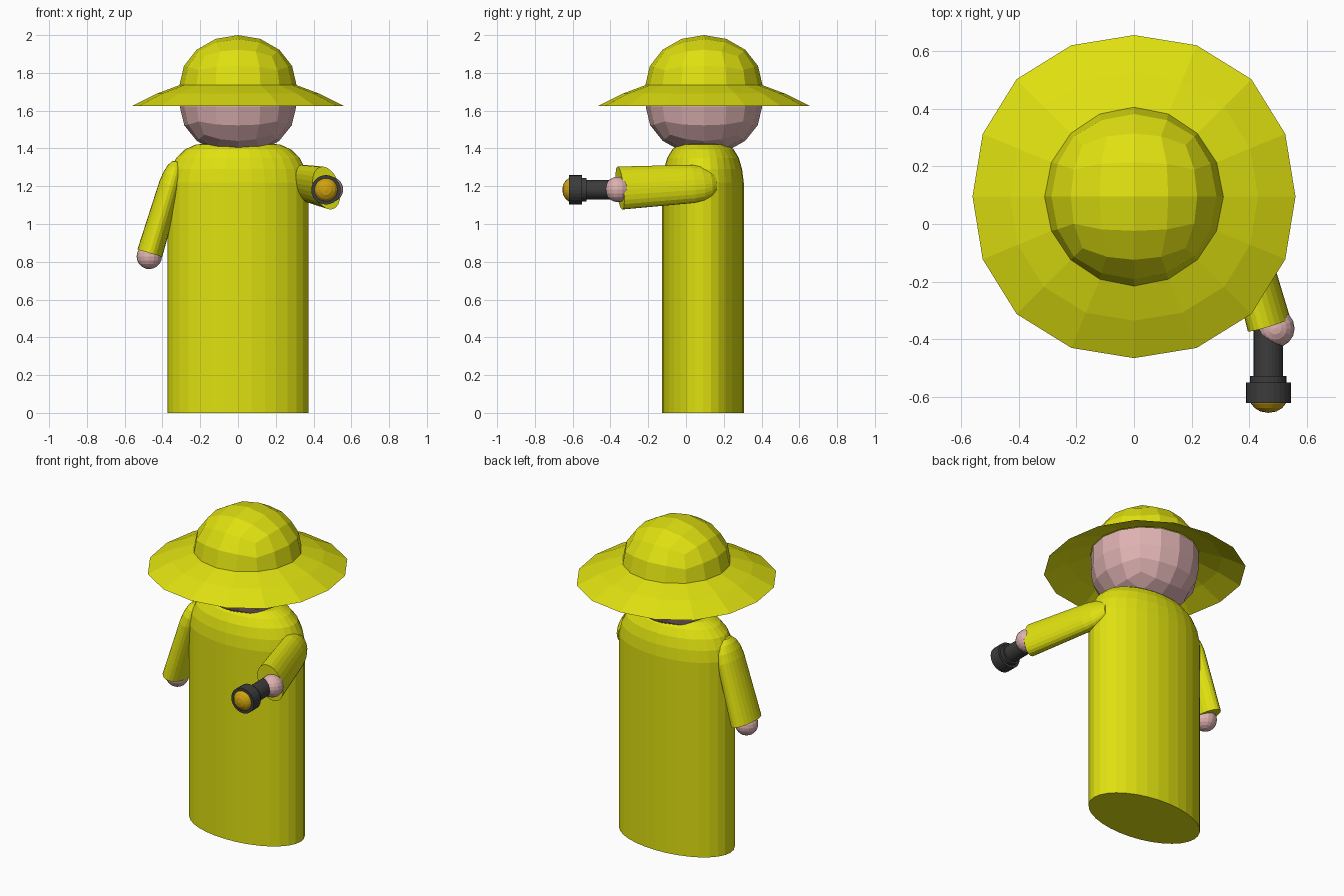
import bpy, bmesh, math
from mathutils import Vector

if "Cube" in bpy.data.objects:
    bpy.data.objects.remove(bpy.data.objects["Cube"])


def material(name, rgb):
    m = bpy.data.materials.new(name)
    m.diffuse_color = (*rgb, 1)
    m.use_nodes = True
    m.node_tree.nodes["Principled BSDF"].inputs["Base Color"].default_value = m.diffuse_color
    return m


YELLOW = material("yellow", (0.74, 0.75, 0.005))
SKIN = material("skin", (0.73, 0.44, 0.44))
DARK = material("dark_grey", (0.045, 0.045, 0.045))
AMBER = material("amber", (0.62, 0.36, 0.005))


def finish(bm, name, mat):
    bmesh.ops.remove_doubles(bm, verts=bm.verts, dist=1e-5)
    bmesh.ops.recalc_face_normals(bm, faces=bm.faces)
    me = bpy.data.meshes.new(name)
    bm.to_mesh(me)
    bm.free()
    me.materials.append(mat)
    ob = bpy.data.objects.new(name, me)
    bpy.context.collection.objects.link(ob)
    return ob


def lathe(name, profile, origin, axis, wide, mat, ratio=1.0, n=24):
    """Sweep (radius, distance) points round an axis; ratio flattens the section."""
    d = Vector(axis).normalized()
    w = Vector(wide)
    w = (w - d * w.dot(d)).normalized()
    s = d.cross(w)
    o = Vector(origin)
    bm = bmesh.new()
    rings = []
    for r, t in profile:
        r = max(r, 1e-7)
        rings.append([bm.verts.new(o + d * t + w * r * math.cos(a) + s * r * ratio * math.sin(a))
                      for a in (2 * math.pi * i / n for i in range(n))])
    for lo, hi in zip(rings, rings[1:]):
        for i in range(n):
            j = (i + 1) % n
            bm.faces.new((lo[i], lo[j], hi[j], hi[i]))
    for ring, (r, _) in ((rings[0], profile[0]), (rings[-1], profile[-1])):
        if r > 0:
            bm.faces.new(ring)
    return finish(bm, name, mat)


def half_ball(name, sign, centre, radius, height, rings, mat):
    """Half of a quad sphere, its open rim extended through (radius, z) rings."""
    bm = bmesh.new()
    bmesh.ops.create_cube(bm, size=2)
    for _ in range(2):
        bmesh.ops.subdivide_edges(bm, edges=bm.edges[:], cuts=1, use_grid_fill=True)
        for v in bm.verts:
            v.co.normalize()
    bmesh.ops.delete(bm, geom=[v for v in bm.verts if v.co.z * sign < -1e-3], context='VERTS')
    for v in bm.verts:
        v.co = Vector((v.co.x * radius, v.co.y * radius, v.co.z * height))
    rim = [e for e in bm.edges if e.is_boundary]
    for r, z in rings:
        new = bmesh.ops.extrude_edge_only(bm, edges=rim)["geom"]
        rim = [g for g in new if isinstance(g, bmesh.types.BMEdge) and g.is_boundary]
        for v in (g for g in new if isinstance(g, bmesh.types.BMVert)):
            a = math.atan2(v.co.y, v.co.x)
            k = r * (1 + 0.014 * (1 - math.cos(4 * a)) * (r > radius))
            v.co = Vector((k * math.cos(a), k * math.sin(a), z - centre[2]))
    bmesh.ops.translate(bm, verts=bm.verts, vec=centre)
    return finish(bm, name, mat)


def ball(name, centre, r):
    bm = bmesh.new()
    bmesh.ops.create_uvsphere(bm, u_segments=16, v_segments=10, radius=r)
    bmesh.ops.translate(bm, verts=bm.verts, vec=centre)
    return finish(bm, name, SKIN)


# Coat: flattened column with rounded shoulders
lathe("coat", [(0.372, 0), (0.372, 1.22), (0.357, 1.29), (0.327, 1.35), (0.28, 1.395),
               (0.22, 1.422), (0, 1.425)], (0, 0.09, 0), (0, 0, 1), (1, 0, 0), YELLOW, 0.58, 32)

# Head and hat
half_ball("head", -1, (0, 0.095, 1.62), 0.308, 0.255, [(0.308, 1.733)], SKIN)
half_ball("hat", 1, (0, 0.095, 1.735), 0.31, 0.265, [(0.43, 1.69), (0.56, 1.625)], YELLOW)

# Sleeves: right one reaching forward, left one hanging
sleeve = [(0, 0), (0.045, 0.01), (0.075, 0.04), (0.095, 0.085), (0.105, 0.14), (0.118, 0.535)]
lathe("right_sleeve", sleeve, (0.325, 0.165, 1.22), (0.145, -0.52, -0.03),
      (-0.3, -0.13, 0.95), YELLOW, 0.6)
lathe("left_sleeve", [(r, t * 0.955) for r, t in sleeve], (-0.32, 0.07, 1.335),
      (-0.147, 0, -0.49), (0, 1, 0), YELLOW, 0.58)

# Hands
ball("right_hand", (0.49, -0.362, 1.183), 0.067)
ball("left_hand", (-0.47, 0.07, 0.828), 0.067)

# Torch: stepped barrel and domed lens
torch = (0.466, 0, 1.181)
lathe("torch_barrel", [(0.051, 0.33), (0.051, 0.527), (0.063, 0.527), (0.063, 0.55),
                       (0.078, 0.55), (0.078, 0.62), (0.062, 0.62)],
      torch, (0, -1, 0), (1, 0, 0), DARK)
lathe("torch_lens", [(0.062, 0.615), (0.06, 0.623), (0.048, 0.638), (0.028, 0.65), (0, 0.655)],
      torch, (0, -1, 0), (1, 0, 0), AMBER)
